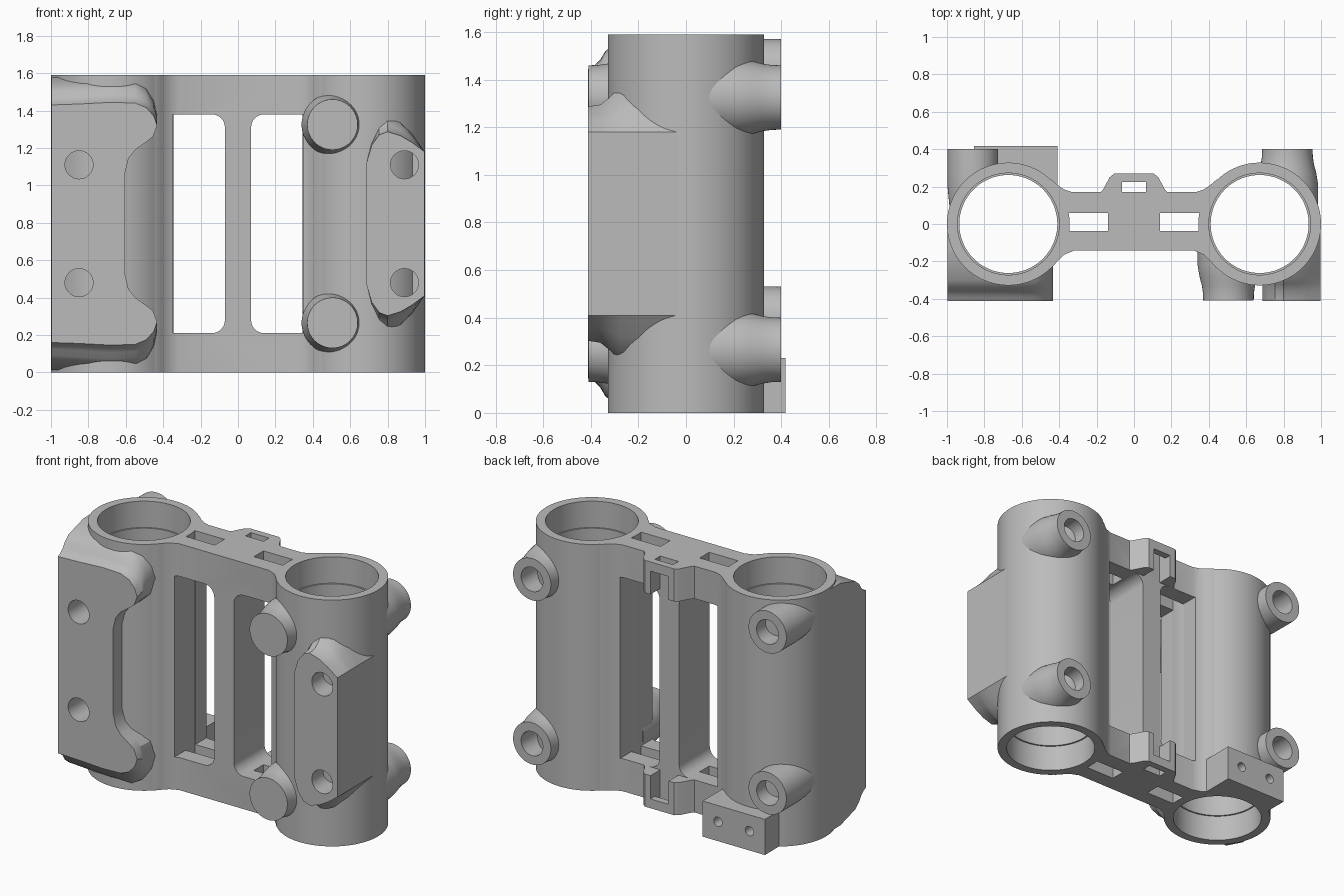
import bpy, bmesh, math

if "Cube" in bpy.data.objects:
    bpy.data.objects.remove(bpy.data.objects["Cube"])

H, MID, TUBE_X, TUBE_R = 1.59, 0.795, 0.672, 0.328

grey = bpy.data.materials.new("light grey")
grey.use_nodes = True
COLOR = (0.5, 0.5, 0.5, 1)
grey.diffuse_color = COLOR
grey.node_tree.nodes["Principled BSDF"].inputs["Base Color"].default_value = COLOR


def loft(name, rings, closed=False):
    """Skin a list of equal-length 3D rings; cap the ends unless closed."""
    bm = bmesh.new()
    vs = [[bm.verts.new(p) for p in ring] for ring in rings]
    n = len(vs[0])
    pairs = list(zip(vs, vs[1:])) + ([(vs[-1], vs[0])] if closed else [])
    for a, b in pairs:
        for i in range(n):
            j = (i + 1) % n
            bm.faces.new((a[i], a[j], b[j], b[i]))
    if not closed:
        bm.faces.new(vs[0])
        bm.faces.new(vs[-1])
    bmesh.ops.recalc_face_normals(bm, faces=bm.faces[:])
    mesh = bpy.data.meshes.new(name)
    bm.to_mesh(mesh)
    bm.free()
    mesh.materials.append(grey)
    ob = bpy.data.objects.new(name, mesh)
    bpy.context.collection.objects.link(ob)
    return ob


def turned(name, profile, x, z=0, axis="z", closed=False, n=64):
    """Revolve (radius, distance) pairs about a line along z or y."""
    rings = []
    for r, d in profile:
        pts = [(r * math.cos(2 * math.pi * i / n), r * math.sin(2 * math.pi * i / n)) for i in range(n)]
        rings.append([(x + u, v, d) if axis == "z" else (x + u, d, z + v) for u, v in pts])
    return loft(name, rings, closed)


def prism_z(name, pts, z0, z1):
    return loft(name, [[(x, y, z) for x, y in pts] for z in (z0, z1)])


def box(name, x0, x1, y0, y1, z0, z1):
    return prism_z(name, [(x0, y0), (x1, y0), (x1, y1), (x0, y1)], z0, z1)


def cut(ob, cutters):
    """Subtract the cutters from the part and delete them."""
    bpy.context.view_layer.objects.active = ob
    for c in cutters:
        c.hide_render = True
        m = ob.modifiers.new("cut", "BOOLEAN")
        m.operation, m.solver, m.object = "DIFFERENCE", "EXACT", c
        bpy.ops.object.modifier_apply(modifier=m.name)
        bpy.data.objects.remove(c)


def bore(side):
    # Ends inside the tube wall so the joint is hidden
    return turned("bore_cutter", [(0.3, -0.1), (0.3, H + 0.1)], side * TUBE_X)


parts = []

# Bearing tubes with a shallow step at each end of the bore
tube_profile = [(TUBE_R, 0), (TUBE_R, H), (0.272, H), (0.272, H - 0.17),
                (0.262, H - 0.17), (0.262, 0.17), (0.272, 0.17), (0.272, 0)]
for side, label in ((-1, "right"), (1, "left")):
    parts.append(turned(label + "_tube", tube_profile, side * TUBE_X, closed=True, n=96))

# Frame between the tubes: filleted plan outline, with windows and slots
back = [(0.5, 0.26), (0.44, 0.236), (0.41, 0.21), (0.375, 0.185), (0.33, 0.17)]
front = [(0.32, -0.142), (0.375, -0.165), (0.41, -0.2), (0.44, -0.235), (0.5, -0.26)]
half = back + [(-x, y) for x, y in reversed(back)]
half += [(-x, y) for x, y in reversed(front)] + front
frame = prism_z("frame", half, 0, H)
cutters = [bore(-1), bore(1)]
for s in (-1, 1):
    edge = [(0.347, 0.21)]
    for k in range(9):
        a = math.pi / 2 * k / 8
        edge.append((0.14 - 0.07 * math.sin(a), 0.28 - 0.07 * math.cos(a)))
    window = edge + [(x, H - z) for x, z in reversed(edge)]
    cutters.append(loft("window_cutter", [[(s * x, y, z) for x, z in window] for y in (-0.6, 0.6)]))
    x0, x1 = sorted((s * 0.14, s * 0.37))
    cutters.append(box("slot_cutter", x0, x1, -0.037, 0.06, -0.1, H + 0.1))
cut(frame, cutters)
parts.append(frame)

# Rear tabs on both rails, notched in the middle
tab = [(-0.19, 0.16), (-0.165, 0.185), (-0.13, 0.25), (-0.105, 0.27)]
tab += [(-x, y) for x, y in reversed(tab)]
for label, z0, z1, n0, n1 in (("lower", 0, 0.21, 0.06, 0.3), ("upper", H - 0.21, H, H - 0.3, H - 0.06)):
    ob = prism_z(label + "_rear_tab", tab, z0, z1)
    cut(ob, [box("hole_cutter", -0.065, 0.065, 0.17, 0.225, -0.1, H + 0.1),
             box("notch_cutter", -0.065, 0.065, 0.2, 0.4, n0, n1)])
    parts.append(ob)


def front_pad(name, lower, side, start, span, steps, hole_x):
    """Front mounting pad whose top and bottom flare back into the tube."""
    outline = lower + [(x, H - z) for x, z in reversed(lower)]
    rings = []
    for y, off in steps:
        ring = []
        for x, z in outline:
            w = min(1, max(0, (abs(z - MID) - start) / span))
            z += math.copysign(off * w, z - MID)
            ring.append((x, y, min(H - 0.002, max(0.002, z))))
        rings.append(ring)
    ob = loft(name, rings)
    holes = [turned("hole_cutter", [(0.075, -0.5), (0.075, -0.2)], hole_x, z, "y", n=32) for z in (0.48, 1.11)]
    cut(ob, [bore(side)] + holes)
    parts.append(ob)


wide = [(-0.998, 0.16), (-0.85, 0.155), (-0.68, 0.146), (-0.55, 0.15), (-0.49, 0.175), (-0.45, 0.22),
        (-0.432, 0.27), (-0.455, 0.33), (-0.5, 0.365), (-0.55, 0.4), (-0.585, 0.445), (-0.603, 0.52)]
front_pad("wide_front_pad", wide, -1, 0.45, 0.2,
          [(-0.412, 0), (-0.385, 0.015), (-0.36, 0.04), (-0.34, 0.075), (-0.3, 0.11), (-0.15, 0.158), (0, 0.16)],
          -0.85)
narrow = [(0.998, 0.41), (0.93, 0.36), (0.87, 0.325), (0.80, 0.303), (0.755, 0.32), (0.715, 0.375), (0.687, 0.47)]
front_pad("narrow_front_pad", narrow, 1, 0.388, 0.1,
          [(-0.412, 0), (-0.36, 0.008), (-0.32, 0.04), (-0.28, 0.08), (-0.2, 0.1), (0, 0.1)], 0.89)

# Solid front bosses and hollow rear bosses, flared at the root
flare = [(0.135, 0.41), (0.136, 0.37), (0.142, 0.33), (0.155, 0.28), (0.165, 0.22), (0.165, 0.05)]
for label, z in (("lower", 0.265), ("upper", 1.325)):
    ob = turned(label + "_front_boss", [(r, -d) for r, d in flare], 0.505, z, "y")
    cut(ob, [bore(1)])
    parts.append(ob)
for label, x, z in (("left_lower", 0.82, 0.265), ("left_upper", 0.82, 1.325),
                    ("right_lower", -0.862, 0.395), ("right_upper", -0.862, 1.435)):
    side = math.copysign(1, x)
    reach = 0.165 if side > 0 else 0.136
    shape = [(min(r, reach), d - 0.01) for r, d in flare]
    if side < 0:
        shape[-1] = (0.12, 0.05)
    ob = turned(label + "_rear_boss", shape, x, z, "y")
    cut(ob, [bore(side), turned("hole_cutter", [(0.078, 0.2), (0.078, 0.6)], x, z, "y", n=32)])
    parts.append(ob)

# Small block with two screw holes at the foot of one tube
block = box("rear_block", -0.855, -0.41, 0.1, 0.417, 0, 0.23)
cut(block, [bore(-1)] + [turned("hole_cutter", [(0.03, 0.33), (0.03, 0.6)], x, 0.125, "y", n=24)
                         for x in (-0.52, -0.745)])
parts.append(block)

# Smooth curved walls, keep edges crisp
bpy.ops.object.select_all(action="DESELECT")
for ob in parts:
    ob.select_set(True)
bpy.context.view_layer.objects.active = parts[0]
bpy.ops.object.shade_smooth_by_angle(angle=math.radians(32))
